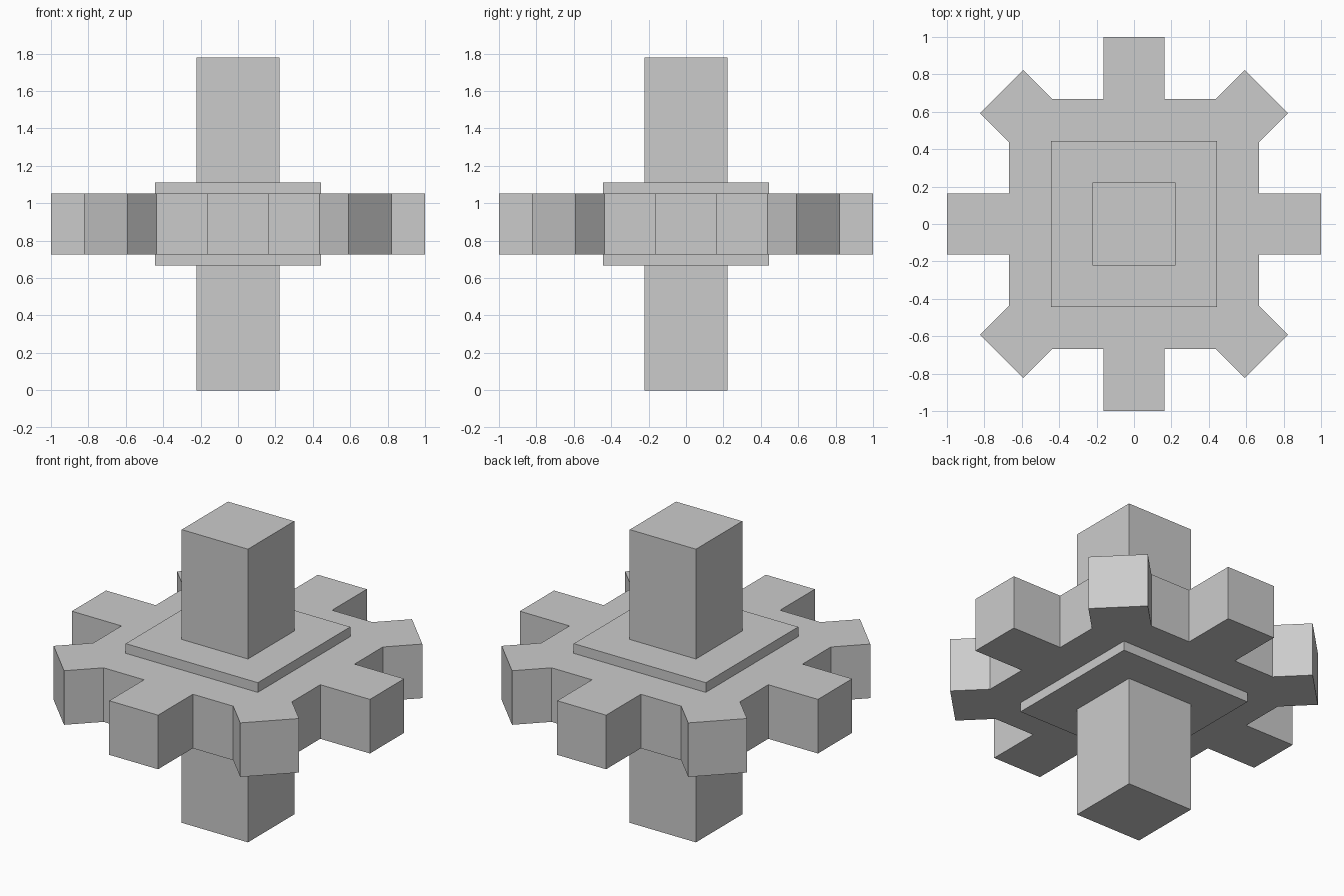
import bpy, bmesh
from math import cos, sin, pi, sqrt

if "Cube" in bpy.data.objects:
    bpy.data.objects.remove(bpy.data.objects["Cube"])

MID_Z = 0.889     # centre height of the gear
BODY = 0.667      # half side of the square gear body
TOOTH = 0.164     # half width of a tooth
REACH = 1.0       # distance from axis to tooth tip


def prism(name, outline, z0, z1):
    """Extrude a closed xy outline from z0 to z1."""
    bm = bmesh.new()
    face = bm.faces.new([bm.verts.new((x, y, z0)) for x, y in outline])
    top = bmesh.ops.extrude_face_region(bm, geom=[face])["geom"]
    verts = [g for g in top if isinstance(g, bmesh.types.BMVert)]
    bmesh.ops.translate(bm, verts=verts, vec=(0, 0, z1 - z0))
    bmesh.ops.recalc_face_normals(bm, faces=bm.faces)
    mesh = bpy.data.meshes.new(name)
    bm.to_mesh(mesh)
    bm.free()
    obj = bpy.data.objects.new(name, mesh)
    bpy.context.collection.objects.link(obj)
    return obj


def square(h):
    return [(-h, -h), (h, -h), (h, h), (-h, h)]


# Gear outline: one straight and one diagonal tooth, repeated four times
d = TOOTH * sqrt(2)
near, far = (REACH - TOOTH) / sqrt(2), (REACH + TOOTH) / sqrt(2)
quarter = [(BODY, -TOOTH), (REACH, -TOOTH), (REACH, TOOTH), (BODY, TOOTH),
           (BODY, BODY - d), (far, near), (near, far), (BODY - d, BODY)]
outline = []
for i in range(4):
    c, s = cos(i * pi / 2), sin(i * pi / 2)
    outline += [(x * c - y * s, x * s + y * c) for x, y in quarter]
prism("gear", outline, MID_Z - TOOTH, MID_Z + TOOTH)

# Square hub plate, standing slightly proud of both gear faces
prism("hub_plate", square(0.443), 0.668, 1.112)

# Square axle through the middle
prism("axle", square(0.222), 0.0, 1.778)
